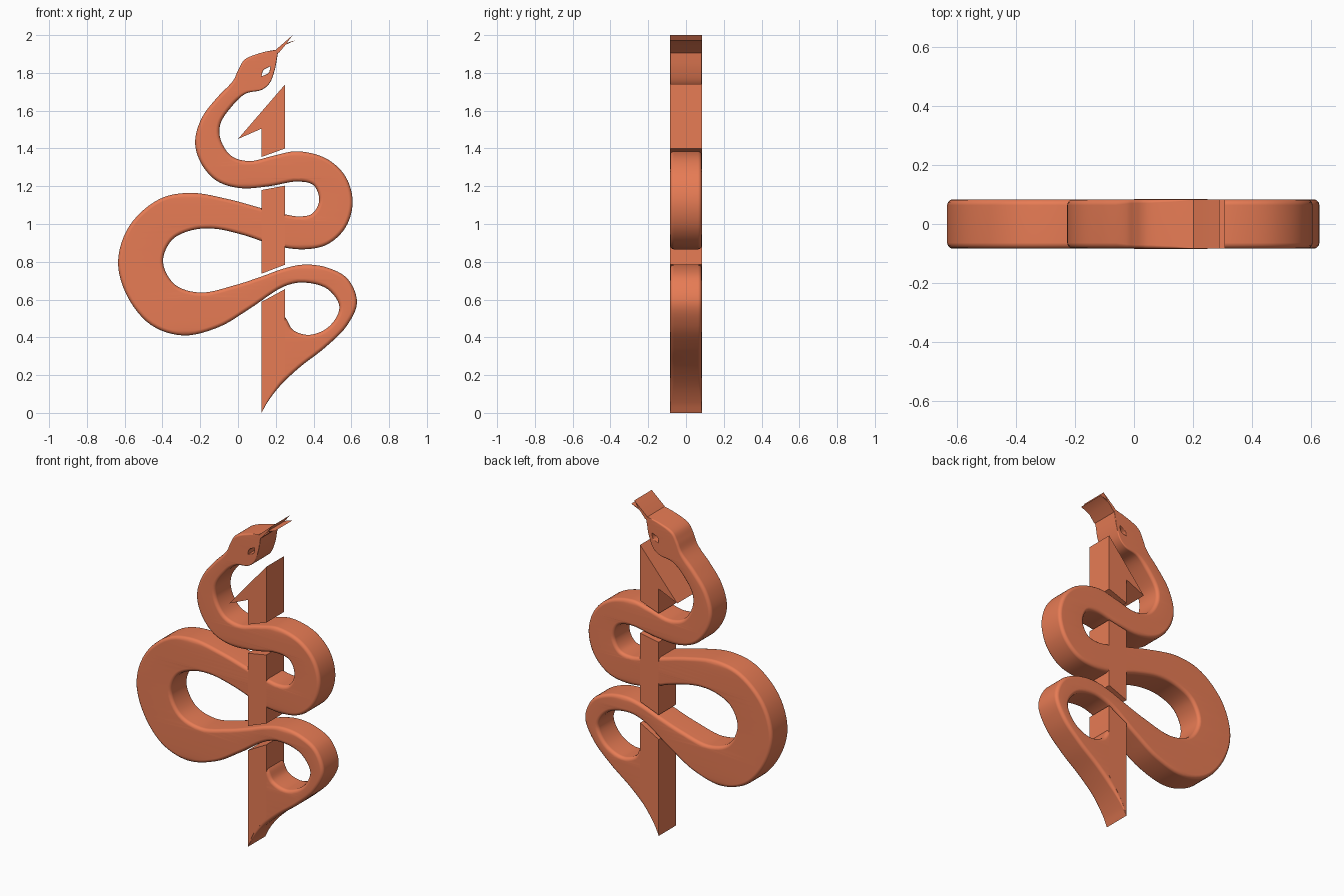
import bpy, bmesh, math
from mathutils import Vector
from mathutils.geometry import tessellate_polygon

if "Cube" in bpy.data.objects:
    bpy.data.objects.remove(bpy.data.objects["Cube"])

HALF = 0.084
mat = bpy.data.materials.new("coral")
mat.diffuse_color = (0.8, 0.2, 0.09, 1)
mat.use_nodes = True
mat.node_tree.nodes["Principled BSDF"].inputs["Base Color"].default_value = mat.diffuse_color


def mix(a, b, t):
    return a * (1 - t) + b * t


def smooth(points, steps=6):
    """Centripetal spline through the points (last point left out)."""
    p = [Vector(q) for q in points]
    p = [2 * p[0] - p[1]] + p + [2 * p[-1] - p[-2]]
    out = []
    for i in range(1, len(p) - 2):
        a, b, c, d = p[i - 1:i + 3]
        t1 = (b - a).length ** 0.5
        t2 = t1 + (c - b).length ** 0.5
        t3 = t2 + (d - c).length ** 0.5
        for s in range(steps):
            t = t1 + (t2 - t1) * s / steps
            ab, bc, cd = mix(a, b, t / t1), mix(b, c, (t - t1) / (t2 - t1)), mix(c, d, (t - t2) / (t3 - t2))
            out.append(mix(mix(ab, bc, t / t2), mix(bc, cd, (t - t1) / (t3 - t1)), (t - t1) / (t2 - t1)))
    return out


def plate(name, loops, radius=0.0, corners=(), half=HALF):
    """Extruded outline (plus holes) with rounded rims that fade out at the corners."""
    bm = bmesh.new()
    if radius:
        arc = [k * math.pi / 6 for k in range(4)]
        front = [(1 - math.sin(a), 1 - math.cos(a)) for a in arc[::-1]]
        front = [(1 - math.cos(a), 1 - math.sin(a)) for a in arc[::-1]]
        profile = [(i, -1, d) for i, d in front] + [(i, 1, d) for i, d in front[::-1]]
    else:
        profile = [(0, -1, 0), (0, 1, 0)]
    caps = [[], []]
    for loop in loops:
        pts = [Vector(p) for p in loop]
        n = len(pts)
        rings = [[] for _ in profile]
        for k, p in enumerate(pts):
            t = (pts[(k + 1) % n] - pts[k - 1]).normalized()
            normal = Vector((t.y, -t.x))
            r = radius
            for c in corners:
                r = min(r, 0.1 * (p - Vector(c)).length + 0.0004)
            for ring, (inset, side, depth) in zip(rings, profile):
                q = p - normal * inset * r
                ring.append(bm.verts.new((q.x, side * (half - depth * r), q.y)))
        for r0, r1 in zip(rings, rings[1:]):
            for k in range(n):
                m = (k + 1) % n
                bm.faces.new((r0[k], r0[m], r1[m], r1[k]))
        caps[0].append(rings[0])
        caps[1].append(rings[-1])
    for cap in caps:
        flat = [v for ring in cap for v in ring]
        tris = tessellate_polygon([[Vector((v.co.x, v.co.z, 0)) for v in ring] for ring in cap])
        for tri in tris:
            if len(set(tri)) == 3:
                bm.faces.new([flat[i] for i in tri])
    bmesh.ops.recalc_face_normals(bm, faces=bm.faces)
    me = bpy.data.meshes.new(name)
    bm.to_mesh(me)
    bm.free()
    me.materials.append(mat)
    ob = bpy.data.objects.new(name, me)
    bpy.context.collection.objects.link(ob)
    bpy.ops.object.select_all(action='DESELECT')
    ob.select_set(True)
    bpy.context.view_layer.objects.active = ob
    bpy.ops.object.shade_smooth_by_angle(angle=math.radians(40))
    ob.modifiers.new("even_shading", 'WEIGHTED_NORMAL').keep_sharp = True
    return ob


# snake body: one edge from mouth to tail, the other back up to the mouth
mouth, tail = (0.215, 1.925), (0.125, 0.0)
edge_down = [
    mouth, (0.125, 1.907), (0.035, 1.87), (0.003, 1.82), (-0.025, 1.76), (-0.11, 1.67),
    (-0.19, 1.565), (-0.227, 1.44), (-0.2, 1.33), (-0.115, 1.23), (0.01, 1.19),
    (0.165, 1.2), (0.315, 1.225), (0.4, 1.205), (0.43, 1.125), (0.393, 1.055),
    (0.325, 1.04), (0.246, 1.052), (0.12, 1.085), (-0.045, 1.13), (-0.255, 1.165),
    (-0.42, 1.13), (-0.575, 0.99), (-0.635, 0.8), (-0.585, 0.615), (-0.46, 0.465),
    (-0.29, 0.41), (-0.1, 0.455), (0.06, 0.55), (0.245, 0.67), (0.35, 0.69),
    (0.475, 0.655), (0.537, 0.56), (0.485, 0.46), (0.38, 0.413), (0.29, 0.44),
    (0.254, 0.5), (0.215, 0.53), (0.16, 0.48), (0.13, 0.35), (0.126, 0.15), tail]
edge_up = [
    tail, (0.155, 0.055), (0.22, 0.14), (0.325, 0.24), (0.46, 0.345), (0.575, 0.46),
    (0.63, 0.585), (0.58, 0.71), (0.47, 0.77), (0.35, 0.785), (0.245, 0.765),
    (0.125, 0.722), (-0.02, 0.675), (-0.2, 0.637), (-0.335, 0.68), (-0.397, 0.8),
    (-0.35, 0.915), (-0.245, 0.967), (-0.125, 0.975), (0.035, 0.94), (0.2, 0.885),
    (0.35, 0.866), (0.475, 0.893), (0.57, 0.983), (0.607, 1.115), (0.57, 1.25),
    (0.47, 1.345), (0.315, 1.385), (0.19, 1.362), (0.06, 1.333), (-0.035, 1.36),
    (-0.093, 1.45), (-0.093, 1.53), (-0.035, 1.62), (0.04, 1.69), (0.125, 1.71),
    (0.167, 1.745), (0.193, 1.81), mouth]
eye_a, eye_b = (0.125, 1.782), (0.172, 1.835)
eye = smooth([eye_a, (0.134, 1.813), eye_b]) + smooth([eye_b, (0.162, 1.8), eye_a])
plate("snake_body", [smooth(edge_down) + smooth(edge_up), eye], 0.02,
      (mouth, tail, eye_a, eye_b))

# forked tongue
plate("tongue", [[(0.195, 1.9), (0.218, 1.908), (0.252, 1.949), (0.31, 1.975),
                  (0.258, 1.958), (0.29, 2.0), (0.203, 1.925)]])

# broken shaft pieces behind the coils, and the half arrowhead
plate("arrowhead", [[(0, 1.45), (0.125, 1.505), (0.125, 1.355), (0.25, 1.4), (0.25, 1.74)]], half=0.0845)
plate("middle_shaft", [[(0.125, 0.737), (0.25, 0.785), (0.25, 1.203), (0.125, 1.18)]], half=0.0845)
plate("lower_shaft", [[(0.125, 0.01), (0.168, 0.1), (0.25, 0.21), (0.25, 0.656), (0.125, 0.588)]], half=0.0845)
